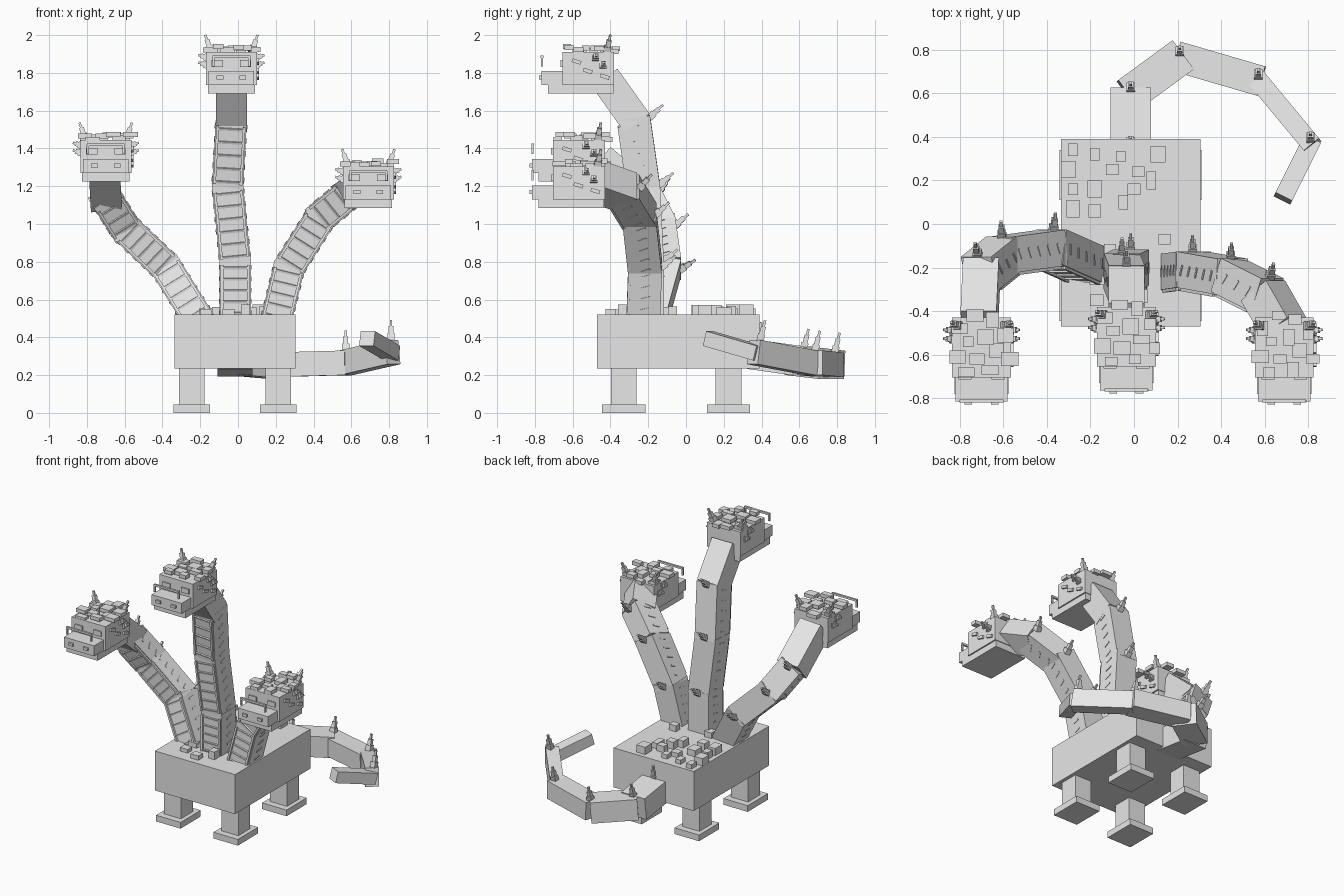
import bpy, bmesh, random
from mathutils import Vector, Matrix

cube = bpy.data.objects.get("Cube")
if cube:
    bpy.data.objects.remove(cube, do_unlink=True)

rng = random.Random(4)
UP, FRONT = Vector((0, 0, 1)), Vector((0, -1, 0))
CX = -0.015

grey = bpy.data.materials.new("plain_grey")
grey.use_nodes = True
grey.diffuse_color = (0.8, 0.8, 0.8, 1)
grey.node_tree.nodes["Principled BSDF"].inputs["Base Color"].default_value = (0.8, 0.8, 0.8, 1)


class Part:
    """Collects boxes into one named object."""

    def __init__(self, name):
        self.name, self.bm = name, bmesh.new()

    def box(self, center, size, frame=None):
        m = Matrix.Translation(Vector(center))
        if frame:
            m = m @ frame
        bmesh.ops.create_cube(self.bm, size=1, matrix=m @ Matrix.Diagonal((*size, 1)))

    def span(self, x, y, z):
        lo, hi = Vector((x[0], y[0], z[0])), Vector((x[1], y[1], z[1]))
        self.box((lo + hi) / 2, hi - lo)

    def spike(self, base, direction, length=0.1):
        # Stacked, narrowing blocks
        d = Vector(direction).normalized()
        frame = axes(d, FRONT if abs(d.y) < 0.9 else UP)
        for at, width in ((0.2, 0.038), (0.55, 0.026), (0.85, 0.013)):
            self.box(Vector(base) + d * length * at, (width, width, length * 0.36), frame)

    def done(self):
        mesh = bpy.data.meshes.new(self.name)
        self.bm.to_mesh(mesh)
        self.bm.free()
        mesh.materials.append(grey)
        bpy.context.collection.objects.link(bpy.data.objects.new(self.name, mesh))


def axes(d, ref):
    """Rotation with local z along d and local -y towards ref."""
    front = (ref - d * ref.dot(d)).normalized()
    side = (-front).cross(d)
    return Matrix((side, -front, d)).transposed().to_4x4()


# Body
body = Part("body")
body.span((-0.335, 0.305), (-0.47, 0.39), (0.235, 0.52))
body.done()

# Legs and feet
for side, x in (("right", -0.245), ("left", 0.213)):
    for end, y in (("front", -0.33), ("back", 0.225)):
        leg = Part(f"{end}_{side}_leg")
        leg.box((x, y, 0.14), (0.135, 0.135, 0.2))
        leg.box((x, y, 0.022), (0.195, 0.23, 0.045))
        leg.done()

# Scales scattered on the back
scales = Part("back_scales")
for x, y in ((-.28, .34), (-.18, .32), (-.3, .25), (-.1, .25), (-.06, .31), (.11, .32),
             (-.28, .16), (-.18, .16), (-.05, .1), (.02, .24), (.08, .2), (0, .16),
             (-.28, .07), (-.18, .06), (.14, -.07), (-.17, -.26), (-.17, -.35),
             (-.11, -.12), (.04, -.33), (-.05, -.4)):
    h = rng.uniform(0.03, 0.06)
    scales.box((x, y, 0.515 + h / 2), (rng.uniform(0.04, 0.075), rng.uniform(0.04, 0.085), h))
scales.done()


def build_neck(name, points, width=0.165):
    neck, belly, spikes = Part(name), Part(name + "_belly"), Part(name + "_spikes")
    pts = [Vector(p) for p in points]
    for i, (a, b) in enumerate(zip(pts, pts[1:])):
        d, length = (b - a).normalized(), (b - a).length
        frame = axes(d, FRONT)
        side, back = frame.col[0].xyz, frame.col[1].xyz
        neck.box((a + b) / 2, (width, width, length + 0.035), frame)
        if i < 3:
            # Rails and slats down the throat
            for s in (-1, 1):
                belly.box((a + b) / 2 + side * s * 0.07 - back * 0.087,
                          (0.014, 0.018, length * 0.88), frame)
            tilted = frame @ Matrix.Rotation(0.3, 4, 'X')
            count = max(3, round(length / 0.065))
            for k in range(count):
                p = a + d * length * (k + 0.5) / count
                belly.box(p - back * 0.075, (0.13, 0.03, 0.012), tilted)
                belly.box(p, (width + 0.008, 0.05, 0.01), tilted)
            # Spike at the joint
            spikes.spike(b + back * 0.075, back + UP * 0.8)
    for part in (neck, belly, spikes):
        part.done()


def build_head(name, cx, back, z):
    head = Part(name)
    head.span((cx - .135, cx + .135), (back - .275, back), (z + .045, z + .22))
    head.span((cx - .12, cx + .12), (back - .385, back - .27), (z + .045, z + .12))
    head.span((cx - .125, cx + .125), (back - .35, back - .005), (z, z + .047))
    for s in (-1, 1):
        head.box((cx + s * .06, back - .388, z + .085), (.035, .02, .02))
        head.box((cx + s * .075, back - .278, z + .16), (.06, .012, .035))
    head.done()

    # Brow bar held before the face
    brow = Part(name + "_brow")
    brow.box((cx, back - .382, z + .195), (.2, .014, .014))
    for s in (-1, 1):
        brow.box((cx + s * .095, back - .382, z + .17), (.012, .01, .05))
    brow.done()

    # Horns and cheek barbs
    horns = Part(name + "_horns")
    for s in (-1, 1):
        horns.spike((cx + s * .105, back - .04, z + .215), (s * .35, .2, 1))
        for y, h in ((-.06, .15), (-.1, .19)):
            horns.spike((cx + s * .125, back + y, z + h), (s, .1, .3), 0.05)
    horns.done()

    # Crown of flat scales
    crown = Part(name + "_scales")
    for x, y in ((-.1, -.05), (-.03, .01), (.05, -.01), (.11, -.08), (-.06, -.11), (.02, -.09),
                 (.07, -.15), (-.11, -.18), (-.02, -.19), (.04, -.24), (.13, -.19), (-.07, -.25)):
        crown.box((cx + x, back + y, z + rng.uniform(.222, .25)),
                  (rng.uniform(.045, .08), rng.uniform(.04, .075), .026))
    for y, h in ((-.2, .17), (-.14, .12), (-.05, .09)):
        crown.box((cx + .137, back + y, z + h), (.02, .05, .02), Matrix.Rotation(-0.3, 4, 'X'))
    crown.done()


# Three necks and heads
build_neck("centre_neck", ((CX, -.2, .5), (CX, -.2, .8), (-.055, -.22, 1.2),
                           (-.035, -.27, 1.55), (-.035, -.42, 1.76)))
build_neck("left_neck", ((.2, -.22, .48), (.27, -.21, .77), (.44, -.24, 1.04),
                         (.6, -.32, 1.17), (.68, -.46, 1.22)))
build_neck("right_neck", ((-.2, -.19, .48), (-.38, -.11, .77), (-.6, -.14, .98),
                          (-.7, -.22, 1.14), (-.71, -.44, 1.33)))
build_head("centre_head", -.035, -.38, 1.69)
build_head("left_head", .69, -.43, 1.085)
build_head("right_head", -.7, -.43, 1.225)

# Curling tail, one beam per link
path = [Vector(p) for p in ((CX, .35, .31), (CX, .6, .275), (.21, .765, .255),
                            (.57, .66, .265), (.81, .37, .32), (.69, .13, .39))]
tail, tail_spikes = Part("tail"), Part("tail_spikes")
for a, b, (w, h) in zip(path, path[1:], ((.185, .16), (.165, .15), (.14, .13), (.09, .13), (.085, .08))):
    tail.box((a + b) / 2, (w, h, (b - a).length + 0.03), axes((b - a).normalized(), UP))
for p in path[:-1]:
    tail_spikes.spike(p + Vector((0, 0.02, 0.055)), (0, 0.25, 1), 0.115)
tail.done()
tail_spikes.done()
